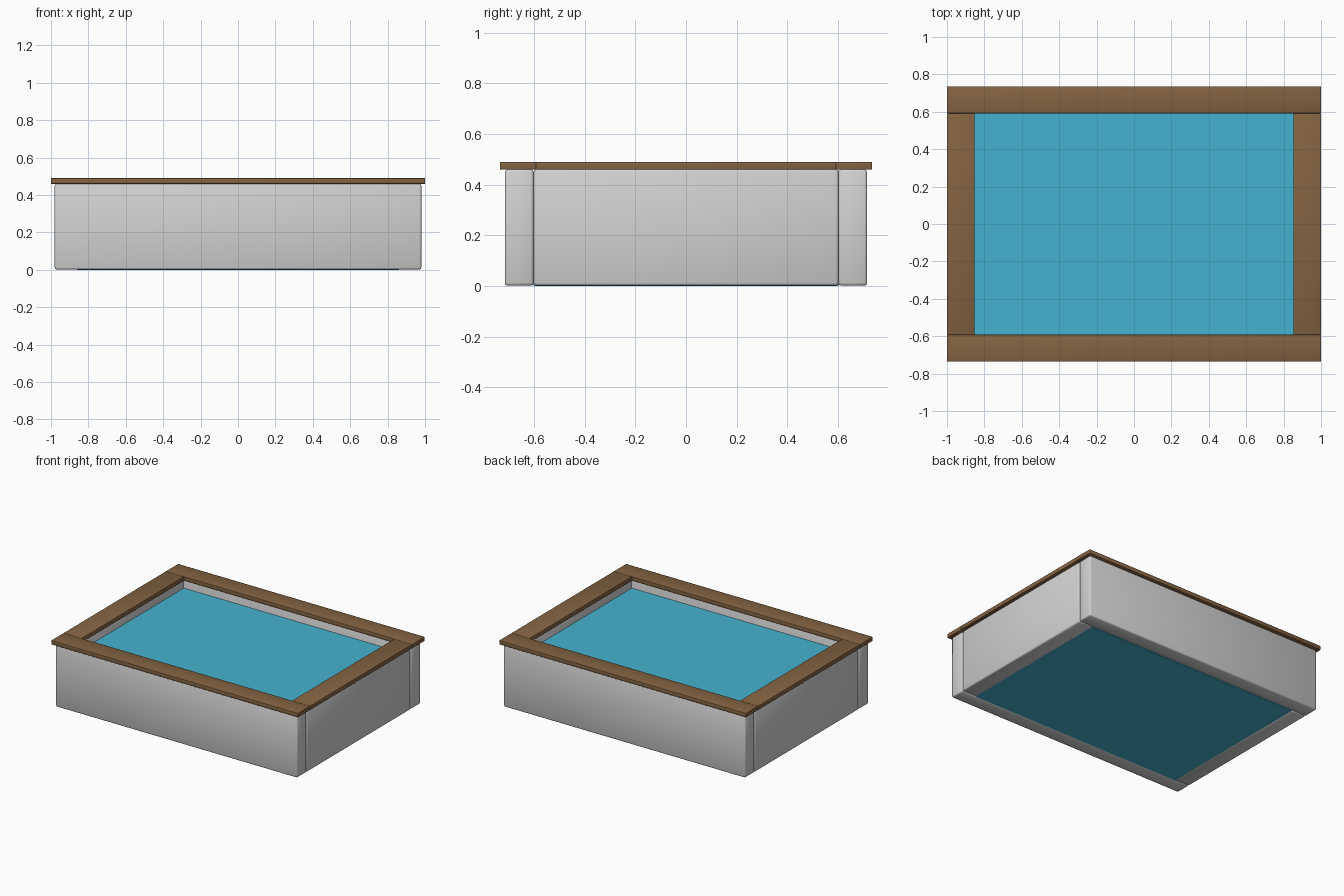
import bpy
import bmesh
from mathutils import Vector

cube = bpy.data.objects.get("Cube")
if cube:
    bpy.data.objects.remove(cube, do_unlink=True)


def make_material(name, rgb):
    mat = bpy.data.materials.new(name)
    mat.use_nodes = True
    mat.diffuse_color = (*rgb, 1)
    mat.node_tree.nodes["Principled BSDF"].inputs["Base Color"].default_value = (*rgb, 1)
    return mat


stone = make_material("pale grey wall", (0.65, 0.65, 0.65))
wood = make_material("brown wood", (0.23, 0.125, 0.055))
water_blue = make_material("water blue", (0.06, 0.45, 0.62))


def box(name, low, high, mat, bevel=0):
    """Box between two corners, with optional softened, smooth-shaded edges."""
    low, high = Vector(low), Vector(high)
    bm = bmesh.new()
    bmesh.ops.create_cube(bm, size=1)
    for v in bm.verts:
        v.co = (low + high) / 2 + v.co * (high - low)
    if bevel:
        bmesh.ops.bevel(bm, geom=bm.edges[:], offset=bevel, segments=2,
                        profile=0.5, affect='EDGES')
        for f in bm.faces:
            f.smooth = True
    mesh = bpy.data.meshes.new(name)
    bm.to_mesh(mesh)
    bm.free()
    mesh.materials.append(mat)
    obj = bpy.data.objects.new(name, mesh)
    bpy.context.collection.objects.link(obj)
    return obj


def box_pair(names, low, high, axis, mat, bevel):
    """A box on the positive side of an axis and its mirror on the negative side."""
    box(names[0], low, high, mat, bevel)
    low, high = list(low), list(high)
    low[axis], high[axis] = -high[axis], -low[axis]
    box(names[1], low, high, mat, bevel)


WALL_TOP, RIM_TOP = 0.46, 0.49
IN_X, IN_Y = 0.86, 0.602

# Basin walls: long ones run the full width, short ones fit between
box_pair(("back_wall", "front_wall"), (-0.98, IN_Y, 0.002), (0.98, 0.715, WALL_TOP),
         1, stone, 0.01)
box_pair(("left_wall", "right_wall"), (IN_X, -IN_Y, 0.002), (0.98, IN_Y, WALL_TOP),
         0, stone, 0.01)

# Wooden rim boards overhanging the walls
box_pair(("back_rim_board", "front_rim_board"), (-1, 0.592, WALL_TOP), (1, 0.735, RIM_TOP),
         1, wood, 0.002)
box_pair(("left_rim_board", "right_rim_board"), (0.853, -0.592, WALL_TOP), (1, 0.592, RIM_TOP),
         0, wood, 0.002)

# Water filling the basin
box("water", (-IN_X, -IN_Y, 0), (IN_X, IN_Y, 0.40), water_blue)
